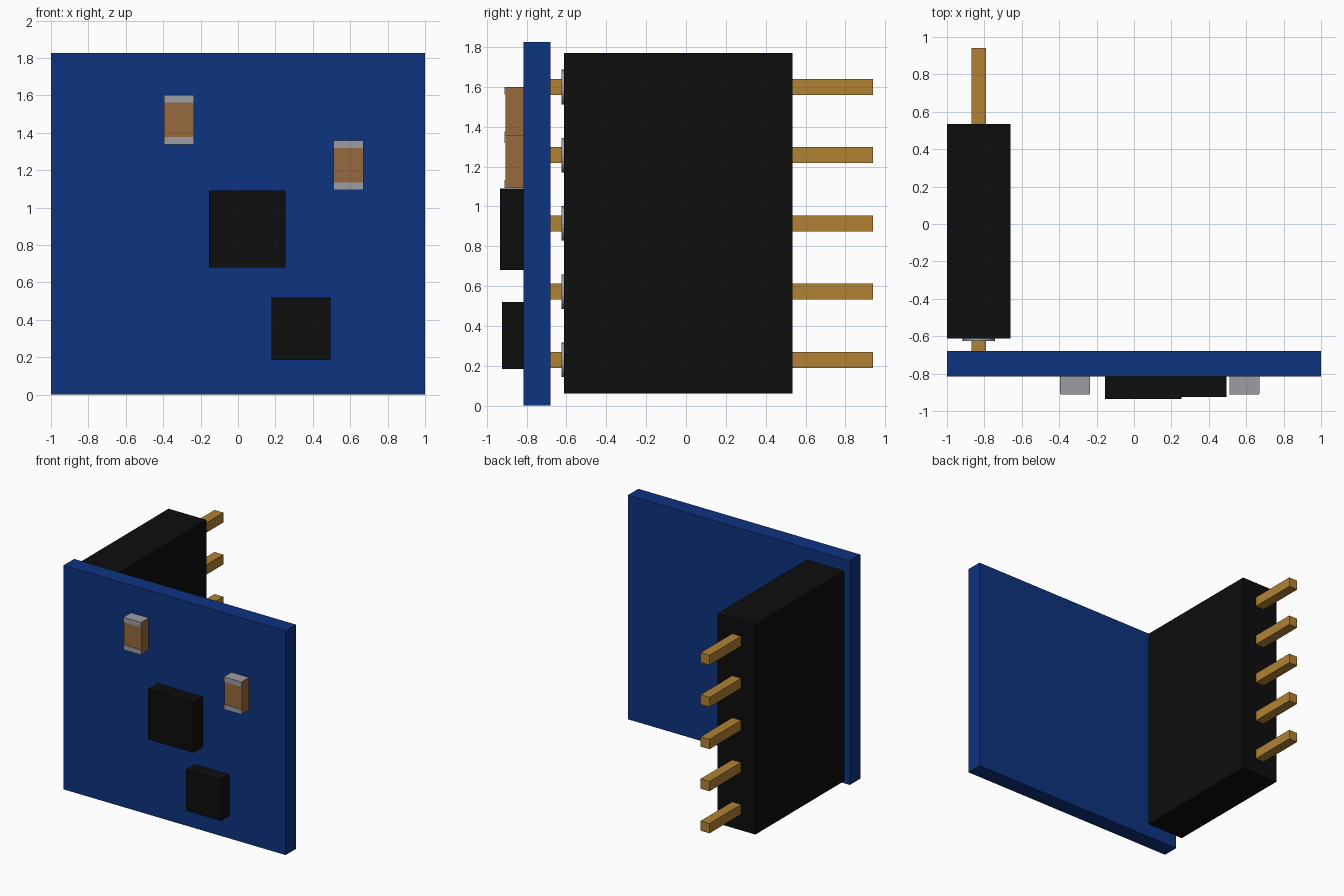
import bpy
import bmesh
from math import radians
from mathutils import Matrix, Vector

default = bpy.data.objects.get("Cube")
if default:
    bpy.data.objects.remove(default, do_unlink=True)


def material(name, rgb):
    mat = bpy.data.materials.new(name)
    mat.use_nodes = True
    colour = (*rgb, 1)
    mat.diffuse_color = colour
    mat.node_tree.nodes["Principled BSDF"].inputs["Base Color"].default_value = colour
    return mat


blue = material("board blue", (0.004, 0.033, 0.216))
black = material("plastic black", (0.004, 0.004, 0.004))
gold = material("pin gold", (0.434, 0.223, 0.034))
brown = material("ceramic brown", (0.305, 0.144, 0.048))
silver = material("solder silver", (0.33, 0.34, 0.37))


def add_object(name, bm, mat):
    mesh = bpy.data.meshes.new(name)
    bm.to_mesh(mesh)
    bm.free()
    mesh.materials.append(mat)
    obj = bpy.data.objects.new(name, mesh)
    bpy.context.collection.objects.link(obj)
    return obj


def box(name, x, y, z, mat):
    """Box from (min, max) pairs on each axis."""
    low, high = (Vector(c) for c in zip(x, y, z))
    bm = bmesh.new()
    place = Matrix.Translation((low + high) / 2) @ Matrix.Diagonal((*(high - low), 1))
    bmesh.ops.create_cube(bm, size=1, matrix=place)
    return add_object(name, bm, mat)


def disc(name, centre, radius, depth, mat):
    """Flat cylinder with its axis along y."""
    bm = bmesh.new()
    place = Matrix.Translation(centre) @ Matrix.Rotation(radians(90), 4, "X")
    bmesh.ops.create_cone(bm, cap_ends=True, segments=24, radius1=radius,
                          radius2=radius, depth=depth, matrix=place)
    return add_object(name, bm, mat)


# Circuit board
front, back = -0.815, -0.68
box("circuit_board", (-1, 1), (front, back), (0, 1.825), blue)

# Chips on the front
box("large_chip", (-0.155, 0.255), (-0.935, front), (0.68, 1.09), black)
box("small_chip", (0.18, 0.495), (-0.925, front), (0.185, 0.52), black)


# Capacitors: ceramic body with a metal terminal at each end
def capacitor(name, x, bottom):
    width, height, cap = 0.16, 0.265, 0.04
    top = bottom + height
    side = (x - width / 2, x + width / 2)
    inner = (side[0] + 0.001, side[1] - 0.001)
    box(name + "_body", side, (-0.905, front), (bottom + 0.001, top - 0.001), brown)
    box(name + "_lower_terminal", inner, (-0.912, front), (bottom, bottom + cap), silver)
    box(name + "_upper_terminal", inner, (-0.912, front), (top - cap, top), silver)


capacitor("left_capacitor", 0.59, 1.093)
capacitor("right_capacitor", -0.315, 1.336)

# Header block behind the board
box("header_block", (-1, -0.66), (-0.613, 0.535), (0.06, 1.77), black)

# Row of pins, each with a round pad against the header
pin_x, half = -0.83, 0.04
for i in range(5):
    z = 0.23 + i * 0.3425
    box(f"pin_{i + 1}", (pin_x - half, pin_x + half), (back, 0.94), (z - half, z + half), gold)
    disc(f"pin_pad_{i + 1}", (pin_x, -0.619, z), 0.087, 0.014, silver)
